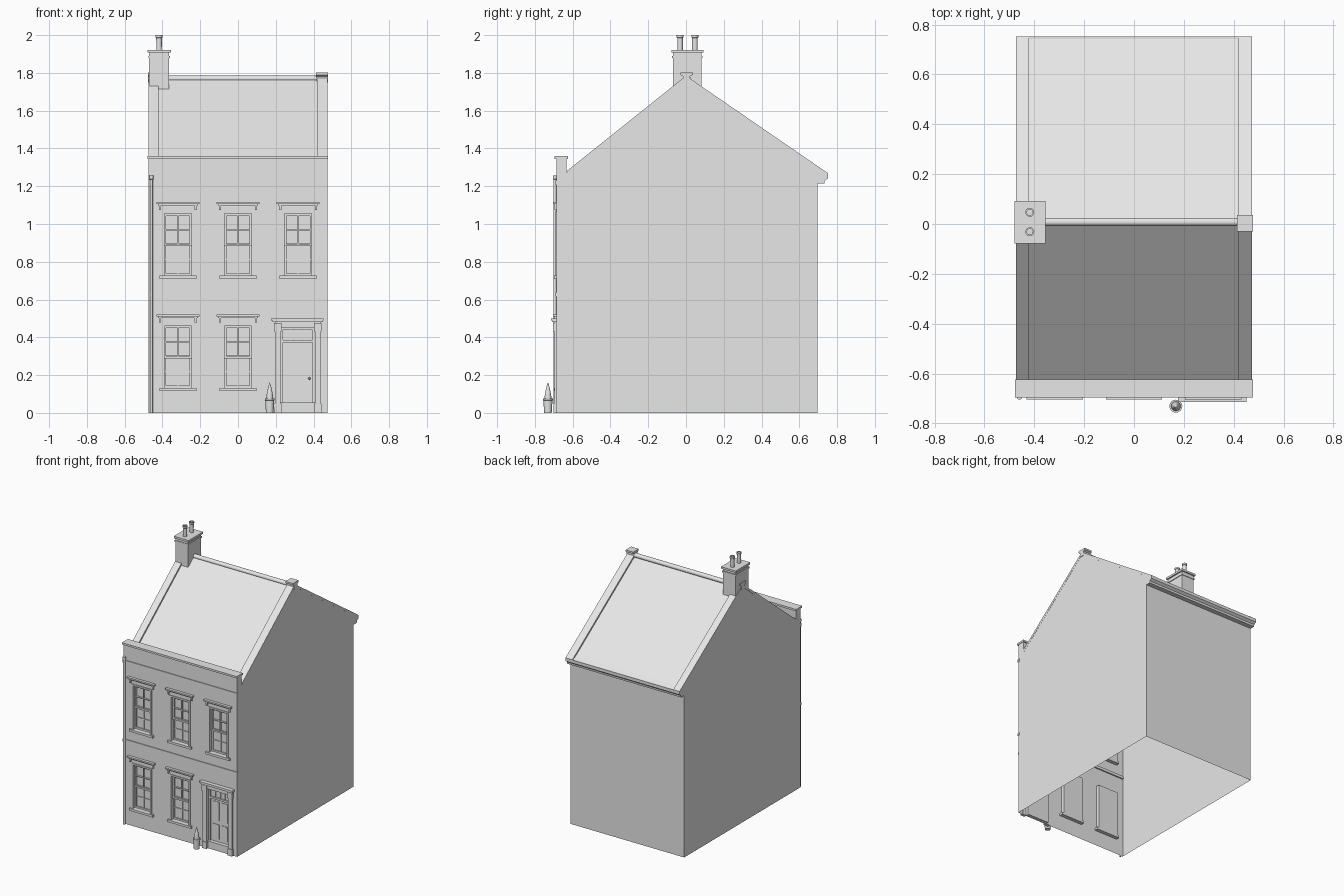
import bpy, bmesh, math
from mathutils import Vector, Matrix

cube = bpy.data.objects.get("Cube")
if cube:
    bpy.data.objects.remove(cube, do_unlink=True)

stone = bpy.data.materials.new("pale_grey")
stone.use_nodes = True
stone.diffuse_color = (0.8, 0.8, 0.8, 1)
stone.node_tree.nodes["Principled BSDF"].inputs["Base Color"].default_value = (0.8, 0.8, 0.8, 1)

W = 0.473        # half width of the house
FRONT, BACK = -0.685, 0.697
PEAK = 1.785


def finish(name, bm, smooth=False):
    mesh = bpy.data.meshes.new(name)
    bm.to_mesh(mesh)
    bm.free()
    obj = bpy.data.objects.new(name, mesh)
    mesh.materials.append(stone)
    bpy.context.collection.objects.link(obj)
    if smooth:
        bpy.ops.object.select_all(action='DESELECT')
        obj.select_set(True)
        bpy.context.view_layer.objects.active = obj
        bpy.ops.object.shade_smooth_by_angle(angle=math.radians(35))
    return obj


def box(bm, x0, x1, y0, y1, z0, z1):
    size = Matrix.Diagonal((x1 - x0, y1 - y0, z1 - z0, 1))
    mid = Matrix.Translation(((x0 + x1) / 2, (y0 + y1) / 2, (z0 + z1) / 2))
    bmesh.ops.create_cube(bm, size=1, matrix=mid @ size)


def sheet(bm, points, facing):
    face = bm.faces.new([bm.verts.new(p) for p in points])
    face.normal_update()
    if face.normal.dot(Vector(facing)) < 0:
        face.normal_flip()


def prism(bm, profile, x0, x1):
    """Extrude a (y, z) outline along x."""
    a = [bm.verts.new((x0, y, z)) for y, z in profile]
    b = [bm.verts.new((x1, y, z)) for y, z in profile]
    faces = [bm.faces.new(a), bm.faces.new(b)]
    for i in range(len(a)):
        j = (i + 1) % len(a)
        faces.append(bm.faces.new((a[i], a[j], b[j], b[i])))
    bmesh.ops.recalc_face_normals(bm, faces=faces)


def lathe(name, profile, x, y, sides=16):
    """Spin an (r, z) outline about a vertical axis."""
    bm = bmesh.new()
    verts = [bm.verts.new((x + r, y, z)) for r, z in profile]
    edges = [bm.edges.new(pair) for pair in zip(verts, verts[1:])]
    bmesh.ops.spin(bm, geom=verts + edges, cent=(x, y, 0), axis=(0, 0, 1),
                   angle=math.tau, steps=sides, use_duplicate=False)
    bmesh.ops.remove_doubles(bm, verts=bm.verts, dist=0.0005)
    bmesh.ops.recalc_face_normals(bm, faces=bm.faces)
    return finish(name, bm, True)


# Openings: x0, x1, z0, z1
windows = [(x - 0.072, x + 0.072, z, z + 0.328)
           for x, z in ((-0.318, 0.133), (0, 0.133), (-0.318, 0.727), (0, 0.727), (0.318, 0.727))]
door = (0.225, 0.407, 0.0, 0.45)
openings = windows + [door]

# Front wall with the openings left out, and their reveals
bm = bmesh.new()
xs = sorted({-W, W} | {v for o in openings for v in o[:2]})
zs = sorted({0, 1.345} | {v for o in openings for v in o[2:]})
for x0, x1 in zip(xs, xs[1:]):
    for z0, z1 in zip(zs, zs[1:]):
        cx, cz = (x0 + x1) / 2, (z0 + z1) / 2
        if not any(o[0] < cx < o[1] and o[2] < cz < o[3] for o in openings):
            sheet(bm, [(x0, FRONT, z0), (x1, FRONT, z0), (x1, FRONT, z1), (x0, FRONT, z1)], (0, -1, 0))
deep = FRONT + 0.028
for x0, x1, z0, z1 in openings:
    for x, d in ((x0, 1), (x1, -1)):
        sheet(bm, [(x, FRONT, z0), (x, deep, z0), (x, deep, z1), (x, FRONT, z1)], (d, 0, 0))
    for z, d in ((z0, 1), (z1, -1)):
        sheet(bm, [(x0, FRONT, z), (x1, FRONT, z), (x1, deep, z), (x0, deep, z)], (0, 0, d))
    sheet(bm, [(x0, deep, z0), (x1, deep, z0), (x1, deep, z1), (x0, deep, z1)], (0, -1, 0))
bmesh.ops.remove_doubles(bm, verts=bm.verts, dist=0.0001)
finish("front_wall", bm)

# Gable walls and rear wall, open underneath
bm = bmesh.new()
for s in (-1, 1):
    outline = [(FRONT, 0), (BACK, 0), (BACK, 1.295), (0, PEAK - 0.01), (-0.627, 1.275), (FRONT, 1.275)]
    sheet(bm, [(s * W, y, z) for y, z in outline], (s, 0, 0))
sheet(bm, [(-W, BACK, 0), (W, BACK, 0), (W, BACK, 1.29), (-W, BACK, 1.29)], (0, 1, 0))
finish("side_and_rear_walls", bm)

# Roof slopes
bm = bmesh.new()
for y, z in ((-0.627, 1.268), (0.745, 1.258)):
    sheet(bm, [(-W, 0, PEAK - 0.016), (W, 0, PEAK - 0.016), (W, y, z), (-W, y, z)], (0, 0, 1))
finish("roof_slopes", bm)

# Raised copings along both gables, with a capped block at the peak
coping = [(-0.627, 1.284), (0, PEAK), (0.753, 1.268), (0.753, 1.248), (0, PEAK - 0.022), (-0.627, 1.26)]
for side, x0, x1 in (("right", -0.474, -0.422), ("left", 0.417, 0.474)):
    bm = bmesh.new()
    prism(bm, coping, x0, x1)
    finish(side + "_gable_coping", bm)
    bm = bmesh.new()
    block = [(-0.016, 1.75), (-0.016, 1.782), (-0.03, 1.79), (-0.03, 1.803),
             (0.036, 1.803), (0.036, 1.79), (0.022, 1.782), (0.022, 1.75)]
    prism(bm, block, x0 - 0.003, x1 + 0.003)
    finish(side + "_peak_block", bm)

# Ridge roll
bm = bmesh.new()
ridge = [(0.008 + 0.017 * math.cos(a), 1.77 + 0.016 * math.sin(a))
         for a in (math.tau * i / 12 for i in range(12))]
prism(bm, ridge, -0.42, 0.417)
finish("ridge_roll", bm, True)

# Rear cornice and gutter
bm = bmesh.new()
prism(bm, [(BACK, 1.215), (0.733, 1.215), (0.735, 1.23), (0.753, 1.243),
           (0.753, 1.266), (0.743, 1.266), (BACK, 1.288)], -W, W)
finish("rear_gutter", bm)

# Parapet, its cap and the string courses
bm = bmesh.new()
box(bm, -W, W, FRONT, -0.632, 1.24, 1.346)
box(bm, -0.478, 0.477, -0.696, -0.624, 1.345, 1.359)
finish("parapet", bm)
for name, z0, z1 in (("lower_string_course", 0.617, 0.637), ("upper_string_course", 1.207, 1.23)):
    bm = bmesh.new()
    box(bm, -W - 0.002, W + 0.002, FRONT - 0.006, FRONT + 0.01, z0, z1)
    finish(name, bm)

# Sash windows: surround, sill, hood on brackets, glazing bars
for n, (x0, x1, z0, z1) in enumerate(windows, 1):
    cx, mid = (x0 + x1) / 2, (z0 + z1) / 2
    bm = bmesh.new()
    for xa in (x0 - 0.012, x1):
        box(bm, xa, xa + 0.012, FRONT - 0.006, deep, z0, z1 + 0.012)
    box(bm, x0, x1, FRONT - 0.006, deep, z1, z1 + 0.012)
    box(bm, cx - 0.098, cx + 0.098, FRONT - 0.015, deep, z0 - 0.017, z0)
    box(bm, cx - 0.105, cx + 0.105, FRONT - 0.012, FRONT, z1 + 0.042, z1 + 0.05)
    box(bm, cx - 0.113, cx + 0.113, FRONT - 0.02, FRONT, z1 + 0.05, z1 + 0.061)
    for s in (-1, 1):
        box(bm, cx + s * 0.095 - 0.006, cx + s * 0.095 + 0.006, FRONT - 0.01, FRONT, z1 + 0.018, z1 + 0.042)
    finish("window_surround_%d" % n, bm)
    bm = bmesh.new()
    for lo, hi, y in ((mid - 0.008, z1, deep - 0.016), (z0, mid + 0.008, deep - 0.008)):
        for xa in (x0, x1 - 0.01):
            box(bm, xa, xa + 0.01, y, deep, lo, hi)
        for za in (lo, hi - 0.012):
            box(bm, x0, x1, y, deep, za, za + 0.012)
        c = (lo + hi) / 2
        box(bm, cx - 0.003, cx + 0.003, y + 0.002, deep, lo, hi)
        box(bm, x0, x1, y + 0.002, deep, c - 0.003, c + 0.003)
    finish("window_sashes_%d" % n, bm)

# Door surround
x0, x1, z0, z1 = door
bm = bmesh.new()
for a, b in ((x0 - 0.03, x0), (x1, x1 + 0.03)):
    box(bm, a, b, FRONT - 0.012, FRONT + 0.005, 0, z1 + 0.025)
    box(bm, a - 0.004, b + 0.004, FRONT - 0.017, FRONT, 0, 0.05)
    box(bm, a - 0.005, b + 0.005, FRONT - 0.018, FRONT, z1 - 0.02, z1 + 0.025)
box(bm, x0 - 0.03, x1 + 0.03, FRONT - 0.01, FRONT, z1, z1 + 0.03)
box(bm, x0 - 0.042, x1 + 0.042, FRONT - 0.024, FRONT, z1 + 0.03, z1 + 0.04)
box(bm, x0 - 0.049, x1 + 0.045, FRONT - 0.03, FRONT, z1 + 0.04, z1 + 0.05)
finish("door_surround", bm)

# Door leaf, fanlight bars, panels and step
bm = bmesh.new()
box(bm, x0, x1, FRONT, deep, 0, 0.055)
finish("door_step", bm)
bm = bmesh.new()
for a, b in ((x0, x0 + 0.012), (x1 - 0.012, x1)):
    box(bm, a, b, deep - 0.012, deep, 0.055, z1)
for a, b in ((z1 - 0.01, z1), (0.372, 0.386)):
    box(bm, x0, x1, deep - 0.012, deep, a, b)
for i in range(1, 4):
    x = x0 + 0.012 + i * (x1 - x0 - 0.024) / 4
    box(bm, x - 0.002, x + 0.002, deep - 0.006, deep, 0.386, z1 - 0.01)
cx = (x0 + x1) / 2
for s in (-1, 1):
    for a, b in ((0.075, 0.185), (0.215, 0.355)):
        x = cx + s * 0.036
        box(bm, x - 0.025, x + 0.025, deep - 0.004, deep, a, b)
bmesh.ops.create_icosphere(bm, subdivisions=2, radius=0.007,
                           matrix=Matrix.Translation((0.378, deep - 0.008, 0.182)))
finish("front_door", bm)

# Chimney stack and pots
bm = bmesh.new()
box(bm, -0.471, -0.366, -0.069, 0.083, 1.7, 1.915)
box(bm, -0.475, -0.361, -0.073, 0.088, 1.878, 1.89)
box(bm, -0.479, -0.356, -0.078, 0.093, 1.907, 1.922)
finish("chimney_stack", bm)
for name, y in (("front_chimney_pot", -0.031), ("rear_chimney_pot", 0.047)):
    lathe(name, [(0, 1.915), (0.014, 1.915), (0.015, 1.985), (0.018, 1.988),
                 (0.018, 2.0), (0.012, 2.0), (0.012, 1.98), (0, 1.98)], -0.418, y)

# Drainpipe
lathe("drainpipe", [(0, 0), (0.008, 0), (0.008, 1.235), (0.011, 1.237), (0.011, 1.257), (0, 1.257)],
      -0.459, -0.694, 12)

# Planter and clipped tree
lathe("planter", [(0, 0), (0.02, 0), (0.024, 0.066), (0.026, 0.067), (0.026, 0.076),
                  (0.021, 0.076), (0.021, 0.07), (0, 0.07)], 0.168, -0.731)
lathe("clipped_tree", [(0, 0.068), (0.017, 0.068), (0.019, 0.08), (0.014, 0.11), (0.006, 0.145), (0, 0.162)],
      0.168, -0.731)
